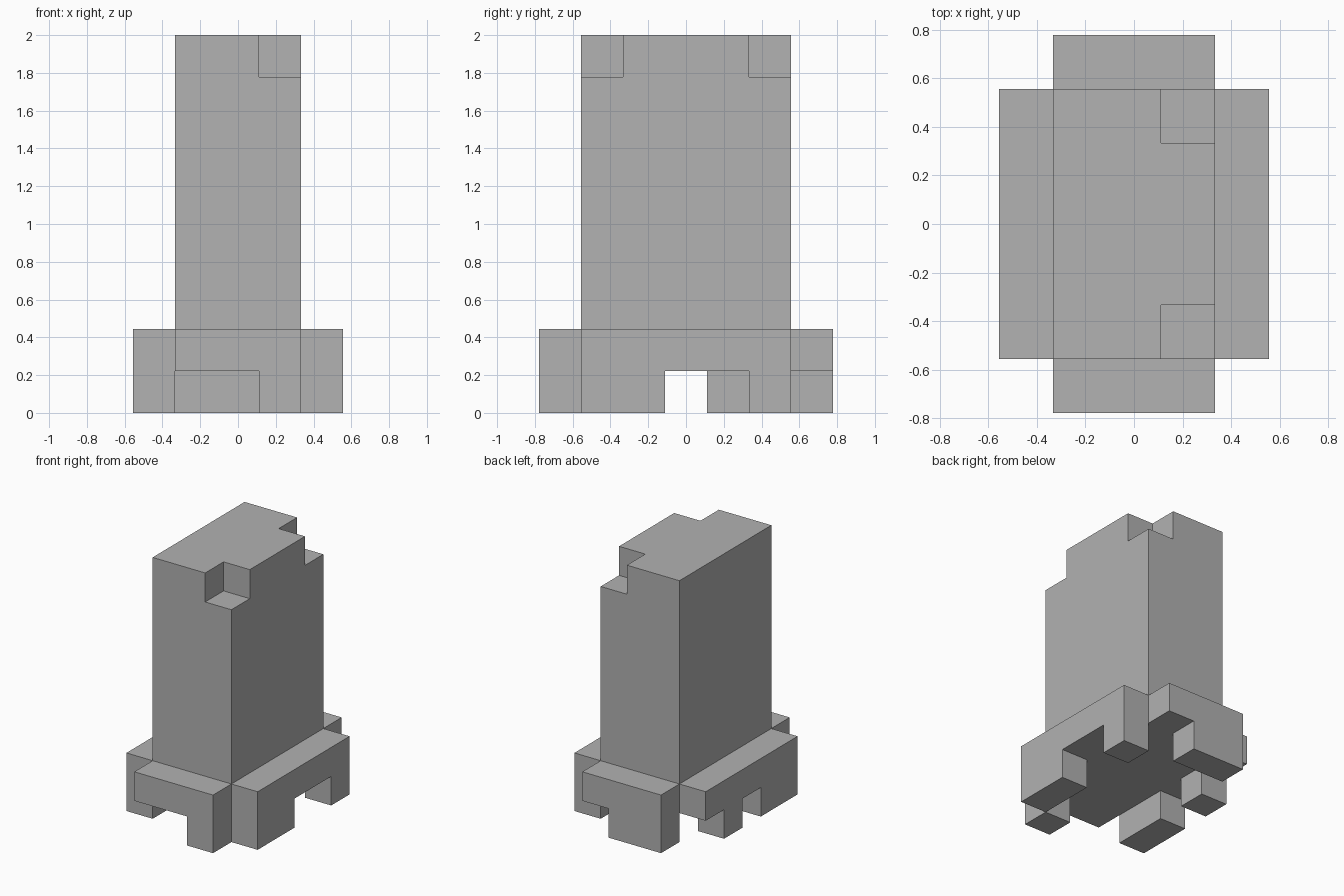
import bpy
import bmesh
from mathutils import Vector

if "Cube" in bpy.data.objects:
    bpy.data.objects.remove(bpy.data.objects["Cube"], do_unlink=True)

U = 2 / 9  # module: every part sits on this block size

grey = bpy.data.materials.new("plain_grey")
grey.use_nodes = True
colour = (0.445, 0.445, 0.445, 1)
grey.diffuse_color = colour
grey.node_tree.nodes["Principled BSDF"].inputs["Base Color"].default_value = colour


def extrude_outline(name, points, depth):
    """Close the outline of 3D points (in modules) and extrude it by depth."""
    bm = bmesh.new()
    face = bm.faces.new([bm.verts.new(Vector(p) * U) for p in points])
    out = bmesh.ops.extrude_face_region(bm, geom=[face])
    moved = [v for v in out["geom"] if isinstance(v, bmesh.types.BMVert)]
    bmesh.ops.translate(bm, verts=moved, vec=Vector(depth) * U)
    bmesh.ops.recalc_face_normals(bm, faces=bm.faces)
    mesh = bpy.data.meshes.new(name)
    bm.to_mesh(mesh)
    bm.free()
    mesh.materials.append(grey)
    obj = bpy.data.objects.new(name, mesh)
    bpy.context.collection.objects.link(obj)
    return obj


def box(name, low, high):
    (x0, y0, z0), (x1, y1, z1) = low, high
    base = [(x0, y0, z0), (x1, y0, z0), (x1, y1, z0), (x0, y1, z0)]
    return extrude_outline(name, base, (0, 0, z1 - z0))


def skirt(name, axis, side, half, legs):
    """Bar along one side of the body, with legs at the given spans."""
    outline = [(-half, 2), (-half, 1)]
    for start, end in legs:
        outline += [(start, 1), (start, 0), (end, 0), (end, 1)]
    outline += [(half, 1), (half, 2)]
    # legs flush with an end leave repeated points
    outline = [p for i, p in enumerate(outline)
               if not (p[1] == 1 and abs(p[0]) == half
                       and any(abs(e - p[0]) < 0.01 for leg in legs for e in leg))]
    if axis == "x":
        points = [(side * 1.5, a, z) for a, z in outline]
        return extrude_outline(name, points, (side, 0, 0))
    points = [(a, side * 2.5, z) for a, z in outline]
    return extrude_outline(name, points, (0, side, 0))


# Tower body with two notched top corners
body = box("tower_body", (-1.5, -2.5, 1), (1.5, 2.5, 9))
for side in (-1, 1):
    y0, y1 = sorted((side * 1.5, side * 3))
    cutter = box("notch_cutter", (0.5, y0, 8), (2, y1, 10))
    cutter.hide_render = True
    cut = body.modifiers.new("corner_notch", "BOOLEAN")
    cut.operation = "DIFFERENCE"
    cut.solver = "EXACT"
    cut.object = cutter
    bpy.context.view_layer.objects.active = body
    bpy.ops.object.modifier_apply(modifier=cut.name)
    bpy.data.objects.remove(cutter, do_unlink=True)

# Skirt bars with legs around the foot of the tower
skirt("front_skirt", "y", -1, 1.5, [(0.5, 1.5)])
skirt("back_skirt", "y", 1, 1.5, [(-1.5, 0.5)])
skirt("plus_x_skirt", "x", 1, 2.5, [(-2.5, -0.5), (1.5, 2.5)])
skirt("minus_x_skirt", "x", -1, 2.5, [(-2.5, -0.5), (0.5, 1.5)])
